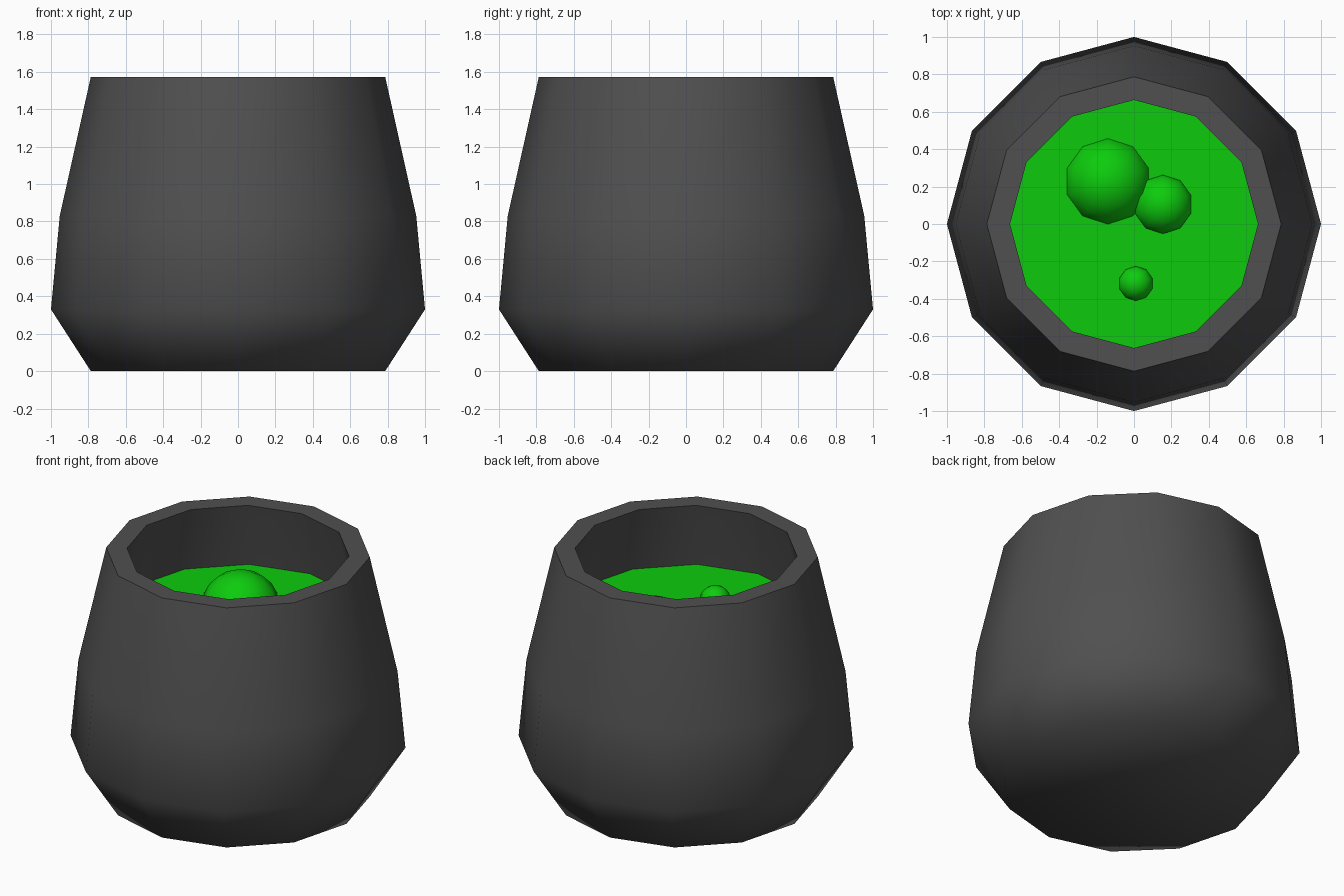
import bpy, bmesh, math

if "Cube" in bpy.data.objects:
    bpy.data.objects.remove(bpy.data.objects["Cube"])

SIDES = 12


def material(name, rgb):
    m = bpy.data.materials.new(name)
    m.diffuse_color = (*rgb, 1)
    m.use_nodes = True
    m.node_tree.nodes["Principled BSDF"].inputs["Base Color"].default_value = m.diffuse_color
    return m


iron = material("dark_iron", (0.08, 0.08, 0.08))
green = material("green_brew", (0.004, 0.6, 0.004))


def lathe(name, profile, mat, angle):
    """Turn (radius, z) points round z; close each end with a flat cap."""
    bm = bmesh.new()
    rings = []
    for r, z in profile:
        rings.append([bm.verts.new((r * math.cos(2 * math.pi * i / SIDES),
                                    r * math.sin(2 * math.pi * i / SIDES), z))
                      for i in range(SIDES)])
    for a, b in zip(rings, rings[1:]):
        for i in range(SIDES):
            j = (i + 1) % SIDES
            bm.faces.new((a[i], a[j], b[j], b[i]))
    bm.faces.new(rings[0][::-1])
    bm.faces.new(rings[-1])
    me = bpy.data.meshes.new(name)
    bm.to_mesh(me)
    bm.free()
    ob = bpy.data.objects.new(name, me)
    bpy.context.collection.objects.link(ob)
    me.materials.append(mat)
    smooth(ob, angle)
    return ob


def smooth(ob, angle):
    bpy.ops.object.select_all(action='DESELECT')
    ob.select_set(True)
    bpy.context.view_layer.objects.active = ob
    bpy.ops.object.shade_smooth_by_angle(angle=math.radians(angle))


# Pot: outer wall up, over the flat rim, then down the inner wall to the floor
lathe("pot", [(0.787, 0), (1.0, 0.33), (0.953, 0.83), (0.787, 1.573),
              (0.663, 1.573), (0.81, 0.85), (0.86, 0.38), (0.7, 0.12)], iron, 62)

# Liquid: shallow slab filling the pot's inside
lathe("liquid", [(0.75, 1.09), (0.75, 1.145)], green, 30)

# Bubbles half sunk in the liquid
for i, (x, y, z, r) in enumerate([(-0.14, 0.228, 1.075, 0.24),
                                  (0.155, 0.105, 1.11, 0.163),
                                  (0.01, -0.318, 1.13, 0.095)]):
    bpy.ops.mesh.primitive_uv_sphere_add(segments=10, ring_count=10, radius=r,
                                         location=(x, y, z))
    bubble = bpy.context.object
    bubble.name = f"bubble_{i + 1}"
    bubble.data.materials.append(green)
    smooth(bubble, 60)
